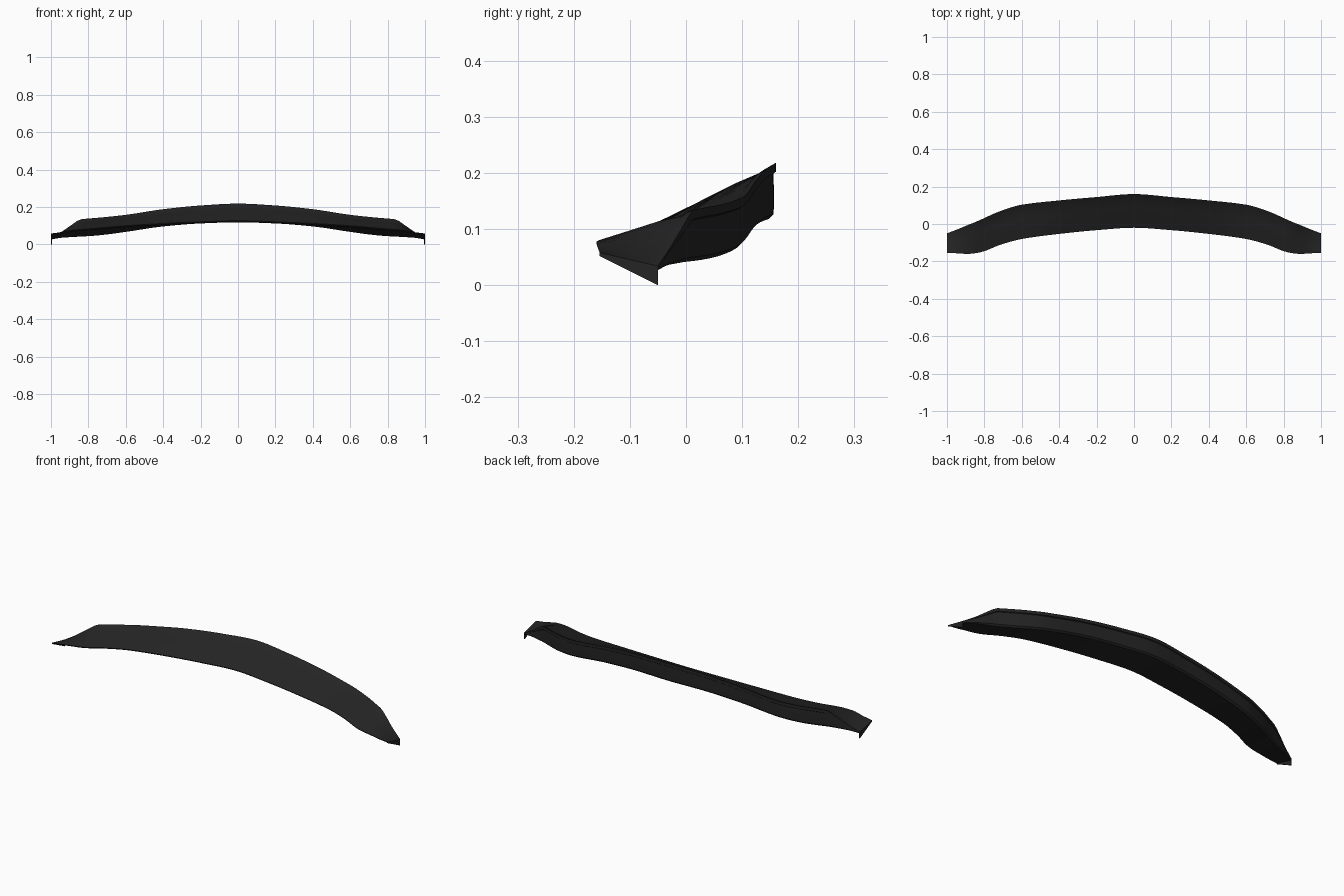
import bpy, bmesh

if "Cube" in bpy.data.objects:
    bpy.data.objects.remove(bpy.data.objects["Cube"])

mat = bpy.data.materials.new("black_plastic")
mat.diffuse_color = (0.018, 0.018, 0.018, 1)
mat.use_nodes = True
mat.node_tree.nodes["Principled BSDF"].inputs["Base Color"].default_value = mat.diffuse_color

# Stations from centre to tip: x, front y, front z, back y, back top z, back bottom z
STATIONS = [
    (0.00, -0.020, 0.127, 0.160, 0.218, 0.118),
    (0.20, -0.033, 0.121, 0.144, 0.208, 0.112),
    (0.40, -0.053, 0.112, 0.126, 0.188, 0.096),
    (0.60, -0.080, 0.100, 0.103, 0.158, 0.067),
    (0.72, -0.113, 0.090, 0.067, 0.145, 0.051),
    (0.80, -0.145, 0.083, 0.032, 0.138, 0.044),
    (0.84, -0.155, 0.080, 0.014, 0.134, 0.042),
    (0.89, -0.160, 0.076, -0.006, 0.104, 0.039),
    (0.94, -0.157, 0.066, -0.027, 0.069, 0.036),
    (1.00, -0.154, 0.058, -0.050, 0.034, 0.026),
]


def station(x):
    """Smooth (Hermite) interpolation of the station values."""
    x = abs(x)
    mirrored = tuple([-STATIONS[1][0]] + list(STATIONS[1][1:]))
    pts = [mirrored] + STATIONS + [STATIONS[-1]]
    i = 1
    while i < len(pts) - 3 and x > pts[i + 1][0]:
        i += 1
    p0, p1, p2, p3 = pts[i - 1:i + 3]
    h = p2[0] - p1[0]
    t = (x - p1[0]) / h
    out = []
    for k in range(1, 6):
        d = (p2[k] - p1[k]) / h
        dl = (p1[k] - p0[k]) / (p1[0] - p0[0])
        dr = (p3[k] - p2[k]) / (p3[0] - p2[0]) if p3[0] > p2[0] else d
        m1 = 2 * dl * d / (dl + d) if dl * d > 0 else 0
        m2 = 2 * dr * d / (dr + d) if dr * d > 0 else 0
        out.append((2*t**3 - 3*t**2 + 1) * p1[k] + (t**3 - 2*t**2 + t) * h * m1
                   + (3*t**2 - 2*t**3) * p2[k] + (t**3 - t**2) * h * m2)
    return out


def section(x):
    """Closed profile: front edge, deck, rear lip, back face, underside."""
    yf, zf, yb, zb, zl = station(x)
    s = min(1, (zb - zl) / 0.08)          # shrink details towards the tip

    def deck(t, drop=0):
        return (yf + (yb - yf) * t, zf + (zb - zf) * t - drop * s)
    return [
        (yf, zf), deck(0.3), deck(0.6), deck(0.88, 0.004), deck(0.93, 0.001),
        (yb, zb), (yb, zb - 0.016 * s), (yb - 0.004 * s, zb - 0.019 * s),
        (yb - 0.003 * s, zl + 0.03 * s), (yb - 0.004 * s, zl + 0.008 * s),
        (yb - 0.012 * s, zl), (yf + 0.004, zf - 0.006),
    ]


def finish(name, bm):
    bmesh.ops.recalc_face_normals(bm, faces=bm.faces)
    me = bpy.data.meshes.new(name)
    bm.to_mesh(me)
    bm.free()
    me.materials.append(mat)
    ob = bpy.data.objects.new(name, me)
    bpy.context.collection.objects.link(ob)
    bpy.ops.object.select_all(action='DESELECT')
    ob.select_set(True)
    bpy.context.view_layer.objects.active = ob
    bpy.ops.object.shade_smooth_by_angle(angle=0.6)
    return ob


# Spoiler body lofted across the width
bm = bmesh.new()
N = 100
rings = []
for i in range(N + 1):
    x = -1 + 2 * i / N
    rings.append([bm.verts.new((x, y, z)) for y, z in section(x)])
for a, b in zip(rings, rings[1:]):
    for j in range(len(a)):
        k = (j + 1) % len(a)
        bm.faces.new((a[j], a[k], b[k], b[j]))
bm.faces.new(rings[0])
bm.faces.new(rings[-1])
finish("spoiler_body", bm)

# Thin downturned plate at each tip
for side, name in ((1, "right_tip_plate"), (-1, "left_tip_plate")):
    bm = bmesh.new()
    outline = [(-0.154, 0.058), (-0.05, 0.034), (-0.05, 0.0), (-0.154, 0.052)]
    rows = [[bm.verts.new((side * x, y, z)) for y, z in outline] for x in (0.995, 1.0)]
    bm.faces.new(rows[0])
    bm.faces.new(rows[1])
    for j in range(4):
        k = (j + 1) % 4
        bm.faces.new((rows[0][j], rows[0][k], rows[1][k], rows[1][j]))
    finish(name, bm)
